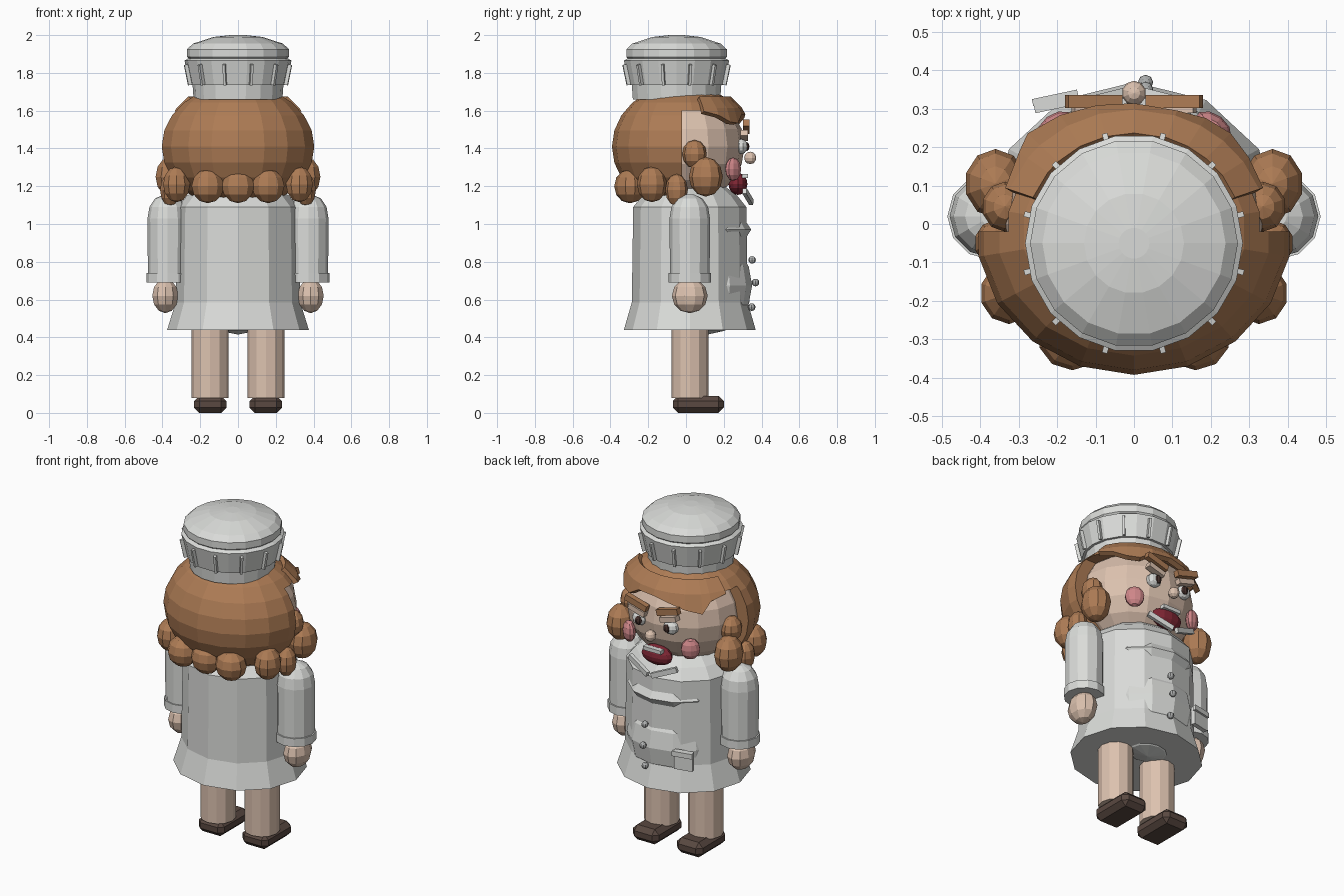
import bpy, bmesh, math
from mathutils import Matrix, Vector, Euler

if "Cube" in bpy.data.objects:
    bpy.data.objects.remove(bpy.data.objects["Cube"])


def mat(name, r, g, b):
    m = bpy.data.materials.new(name)
    m.diffuse_color = (r, g, b, 1)
    m.use_nodes = True
    m.node_tree.nodes["Principled BSDF"].inputs["Base Color"].default_value = m.diffuse_color
    return m


WHITE = mat("off white cloth", .70, .71, .69)
SKIN = mat("skin", .72, .54, .43)
HAIR = mat("ginger hair", .42, .20, .09)
SHOE = mat("dark brown leather", .10, .065, .052)
PINK = mat("cheek pink", .62, .24, .25)
RED = mat("mouth red", .22, .02, .035)
GREY = mat("button grey", .42, .43, .43)
DARK = mat("pupil brown", .06, .03, .025)


def finish(name, bm, material):
    bmesh.ops.recalc_face_normals(bm, faces=bm.faces)
    me = bpy.data.meshes.new(name)
    bm.to_mesh(me)
    bm.free()
    me.materials.append(material)
    ob = bpy.data.objects.new(name, me)
    bpy.context.collection.objects.link(ob)
    return ob


def place(loc, size, rot=(0, 0, 0)):
    return Matrix.LocRotScale(Vector(loc), Euler([math.radians(a) for a in rot]), Vector(size))


def ball(name, loc, radii, material, seg=10, rings=6, rot=(0, 0, 0)):
    bm = bmesh.new()
    bmesh.ops.create_uvsphere(bm, u_segments=seg, v_segments=rings, radius=1,
                              matrix=place(loc, radii, rot))
    return finish(name, bm, material)


def box(name, loc, size, material, rot=(0, 0, 0), bevel=0):
    bm = bmesh.new()
    bmesh.ops.create_cube(bm, size=1, matrix=place(loc, size, rot))
    if bevel:
        bmesh.ops.bevel(bm, geom=bm.edges[:], offset=bevel, segments=1, affect='EDGES')
    return finish(name, bm, material)


def lathe(name, centre, rings, material, seg=12, ratio=1.0):
    """Stack of rings (radius, z) closed at both ends; ratio squashes y."""
    bm = bmesh.new()
    loops = []
    for r, z in rings:
        loops.append([bm.verts.new((centre[0] + r * math.cos(i * math.tau / seg),
                                    centre[1] + r * ratio * math.sin(i * math.tau / seg), z))
                      for i in range(seg)])
    for a, b in zip(loops, loops[1:]):
        for i in range(seg):
            j = (i + 1) % seg
            bm.faces.new((a[i], a[j], b[j], b[i]))
    bm.faces.new(loops[0])
    bm.faces.new(loops[-1])
    return finish(name, bm, material)


# Coat with flared hem, sloping shoulders and rounded front
lathe("coat", (0, .02), [(.375, .44), (.33, .585), (.322, 1.09), (.27, 1.15), (.2, 1.2)],
      WHITE, 12, .93)
ball("belly", (0, .115, .675), (.27, .235, .26), WHITE, 12, 8)
ball("chest", (0, .105, .97), (.27, .24, .10), WHITE, 12, 6)

# Coat buttons and pocket
for y, z in ((.35, .81), (.368, .69), (.348, .56)):
    ball("coat_button", (.03, y, z), (.02, .02, .02), GREY, 8, 6)
box("pocket", (-.205, .312, .64), (.11, .026, .11), WHITE, (0, 0, 12))
box("pocket_flap", (-.205, .328, .68), (.12, .018, .03), WHITE, (0, 0, 12))

# Limbs, shoes, and paired face parts
for s in (-1, 1):
    lathe("leg", (s * .147, .02), [(.098, .08), (.098, .55)], SKIN)
    box("shoe", (s * .147, .065, .045), (.172, .27, .09), SHOE, bevel=.028)
    lathe("sleeve", (s * .372, .02),
          [(.105, .7), (.107, 1.03), (.097, 1.09), (.067, 1.135), (.025, 1.155)], WHITE)
    lathe("cuff", (s * .372, .02), [(.113, .69), (.113, .74)], WHITE)
    ball("hand", (s * .385, .02, .62), (.072, .095, .092), SKIN)
    ball("eye", (s * .105, .292, 1.41), (.045, .035, .04), WHITE)
    ball("pupil", (s * .095, .318, 1.41), (.022, .018, .025), DARK, 8, 6)
    box("eyelid", (s * .105, .308, 1.468), (.11, .04, .03), SKIN, (0, -s * 16, 0))
    box("eyebrow", (s * .105, .318, 1.515), (.145, .034, .036), HAIR, (0, -s * 16, 0))
    ball("cheek", (s * .205, .25, 1.29), (.055, .035, .062), PINK, rot=(0, 0, -s * 38))
    box("collar_flap", (s * .085, .328, 1.145), (.16, .022, .03), WHITE, (0, -s * 22, -s * 14))

# Head and centre face parts
ball("head", (0, 0, 1.41), (.335, .31, .30), SKIN, 16, 10)
ball("nose", (0, .34, 1.35), (.032, .032, .033), SKIN)
ball("mouth", (0, .275, 1.212), (.1, .05, .058), RED, 12, 8)
box("teeth", (0, .312, 1.255), (.12, .03, .022), WHITE)

# Hair shell: the face opening is cut away below the hairline
hair = ball("hair", (0, -.02, 1.41), (.41, .372, .33), HAIR, 18, 12)
cutter = box("face_cutter", (0, .48, 1.1), (2, 1, 1), HAIR)
cutter.hide_render = True
cutter.hide_viewport = True
cut = hair.modifiers.new("face_opening", 'BOOLEAN')
cut.operation = 'DIFFERENCE'
cut.solver = 'EXACT'
cut.object = cutter

# Swept fringe: strip around the brow with a ragged lower edge
bm = bmesh.new()
fringe = [(20, 1.59, 1), (35, 1.57, 1.02), (48, 1.535, 1.05), (60, 1.53, 1.04), (72, 1.575, 1.01),
          (90, 1.575, 1.02), (105, 1.555, 1.04), (120, 1.525, 1.07), (135, 1.505, 1.1),
          (143, 1.57, 1.05), (160, 1.59, 1)]
prev = None
for deg, z, k in fringe:
    c, s = math.cos(math.radians(deg)), math.sin(math.radians(deg))
    row = [bm.verts.new((r * c, -.02 + r * .91 * s, h))
           for r, h in ((.27, 1.665), (.335, 1.605), (.345 * k, z))]
    if prev:
        for i in range(2):
            bm.faces.new((prev[i], row[i], row[i + 1], prev[i + 1]))
    prev = row
strip = finish("fringe", bm, HAIR)
solid = strip.modifiers.new("thickness", 'SOLIDIFY')
solid.thickness = .03
solid.offset = 0

# Curls along the nape and beside the face
ball("nape_curl", (0, -.3, 1.2), (.09, .08, .09), HAIR)
for s in (-1, 1):
    for x, y, z, rx, ry, rz in ((.16, -.295, 1.2, .09, .085, .09),
                                (.325, -.18, 1.21, .075, .08, .095),
                                (.36, -.05, 1.18, .055, .06, .085),
                                (.36, .105, 1.25, .08, .09, .105),
                                (.335, .045, 1.37, .06, .065, .075)):
        ball("curl", (s * x, y, z), (rx, ry, rz), HAIR)

# Hat: inner band, flared pleated band, domed crown
HY = -.05
lathe("hat_base", (0, HY), [(.235, 1.66), (.245, 1.8)], WHITE, 18)
lathe("hat_band", (0, HY), [(.255, 1.735), (.283, 1.865), (.25, 1.885)], WHITE, 18)
lathe("hat_crown", (0, HY), [(.255, 1.87), (.27, 1.885), (.27, 1.925), (.238, 1.955),
                             (.13, 1.99), (.04, 2.0)], WHITE, 18)
for i in range(12):
    a = math.tau * (i + .5) / 12
    box("hat_pleat", (.274 * math.cos(a), HY + .274 * math.sin(a), 1.79),
        (.02, .014, .11), WHITE, (0, 12, math.degrees(a)))
